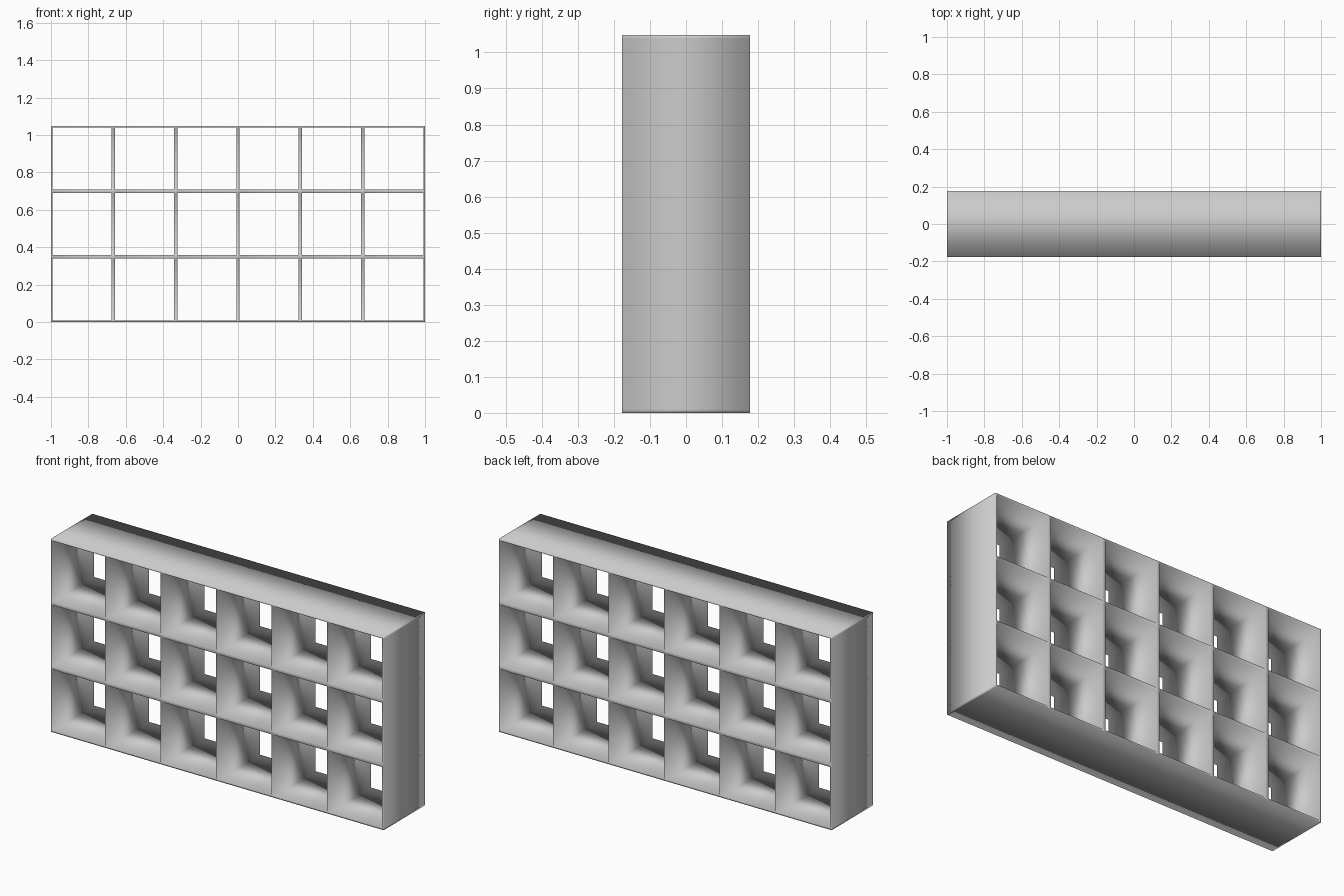
import bpy
import bmesh

cube = bpy.data.objects.get("Cube")
if cube:
    bpy.data.objects.remove(cube)

COLS, ROWS = 6, 3
WIDTH, HEIGHT, DEPTH = 2.0, 1.048, 0.355
WALL = 0.009  # wall of one cell; neighbouring cells share a double wall


def stops(length, cells):
    """Positions of every wall face along one direction."""
    step = length / cells
    inner = [s for i in range(cells) for s in (i * step + WALL, (i + 1) * step - WALL)]
    return [0.0] + inner + [length]


grey = bpy.data.materials.new("mid grey")
grey.use_nodes = True
colour = (0.6, 0.6, 0.6, 1)
grey.diffuse_color = colour
grey.node_tree.nodes["Principled BSDF"].inputs["Base Color"].default_value = colour

# Front face of the lattice, leaving the cells open
bm = bmesh.new()
xs, zs = stops(WIDTH, COLS), stops(HEIGHT, ROWS)
verts = [[bm.verts.new((x - WIDTH / 2, -DEPTH / 2, z)) for z in zs] for x in xs]
for i in range(len(xs) - 1):
    for j in range(len(zs) - 1):
        if i % 2 and j % 2:
            continue
        bm.faces.new((verts[i][j], verts[i + 1][j], verts[i + 1][j + 1], verts[i][j + 1]))

# Extrude to the full depth
result = bmesh.ops.extrude_face_region(bm, geom=bm.faces[:], use_keep_orig=True)
back = [g for g in result["geom"] if isinstance(g, bmesh.types.BMVert)]
bmesh.ops.translate(bm, verts=back, vec=(0, DEPTH, 0))
bmesh.ops.recalc_face_normals(bm, faces=bm.faces[:])

# Soft shading runs over every edge
for face in bm.faces:
    face.smooth = True

mesh = bpy.data.meshes.new("lattice_shelf")
bm.to_mesh(mesh)
bm.free()
mesh.materials.append(grey)
shelf = bpy.data.objects.new("lattice_shelf", mesh)
bpy.context.collection.objects.link(shelf)
